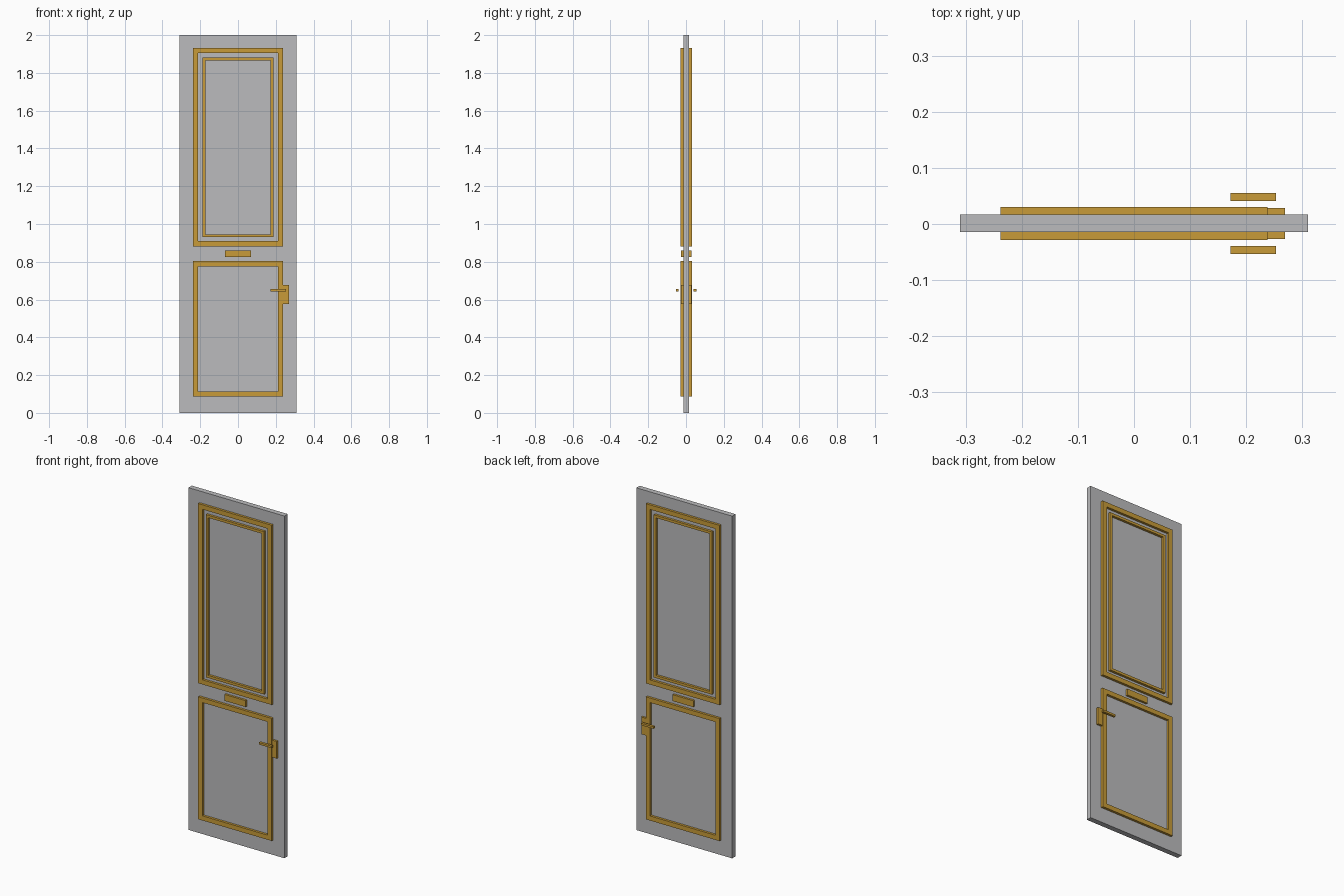
import bpy
import bmesh

if "Cube" in bpy.data.objects:
    bpy.data.objects.remove(bpy.data.objects["Cube"])


def material(name, rgb):
    m = bpy.data.materials.new(name)
    m.diffuse_color = (*rgb, 1.0)
    m.use_nodes = True
    m.node_tree.nodes["Principled BSDF"].inputs["Base Color"].default_value = m.diffuse_color
    return m


GREY = material("grey_panel", (0.50, 0.50, 0.51))
GOLD = material("gold_trim", (0.58, 0.33, 0.04))
MID = 0.001  # y of the door's middle plane


def finish(name, bm, mat):
    bmesh.ops.recalc_face_normals(bm, faces=bm.faces)
    me = bpy.data.meshes.new(name)
    bm.to_mesh(me)
    bm.free()
    me.materials.append(mat)
    ob = bpy.data.objects.new(name, me)
    bpy.context.collection.objects.link(ob)
    return ob


def box(name, x0, x1, y0, y1, z0, z1, mat):
    bm = bmesh.new()
    bmesh.ops.create_cube(bm, size=1)
    for v in bm.verts:
        v.co.x = x1 if v.co.x > 0 else x0
        v.co.y = y1 if v.co.y > 0 else y0
        v.co.z = z1 if v.co.z > 0 else z0
    return finish(name, bm, mat)


def frame(name, half_x, z0, z1, width, y0, y1):
    """Rectangular ring moulding with square section."""
    bm = bmesh.new()
    rings = []
    for inset, y in ((0, y0), (0, y1), (width, y1), (width, y0)):
        x, a, b = half_x - inset, z0 + inset, z1 - inset
        rings.append([bm.verts.new(c) for c in
                      ((-x, y, a), (x, y, a), (x, y, b), (-x, y, b))])
    for k in range(4):
        r, s = rings[k], rings[(k + 1) % 4]
        for i in range(4):
            j = (i + 1) % 4
            bm.faces.new((r[i], r[j], s[j], s[i]))
    return finish(name, bm, GOLD)


# Door slab
box("door_slab", -0.31, 0.31, MID - 0.0155, MID + 0.0155, 0, 2, GREY)

# Trim and hardware, repeated on both faces
for side, s in (("front", -1), ("back", 1)):
    def span(a, b):
        return sorted((MID + s * a, MID + s * b))

    trim = span(0.0145, 0.0295)
    frame(f"upper_frame_{side}", 0.238, 0.882, 1.932, 0.027, *trim)
    frame(f"upper_inner_frame_{side}", 0.188, 0.930, 1.881, 0.015, *trim)
    frame(f"lower_frame_{side}", 0.238, 0.087, 0.803, 0.027, *trim)
    box(f"name_plate_{side}", -0.068, 0.068, *span(0.0145, 0.028), 0.824, 0.861, GOLD)
    box(f"lock_plate_{side}", 0.215, 0.269, *span(0.0145, 0.0278), 0.576, 0.676, GOLD)
    box(f"handle_{side}", 0.172, 0.253, *span(0.040, 0.0545), 0.643, 0.655, GOLD)
